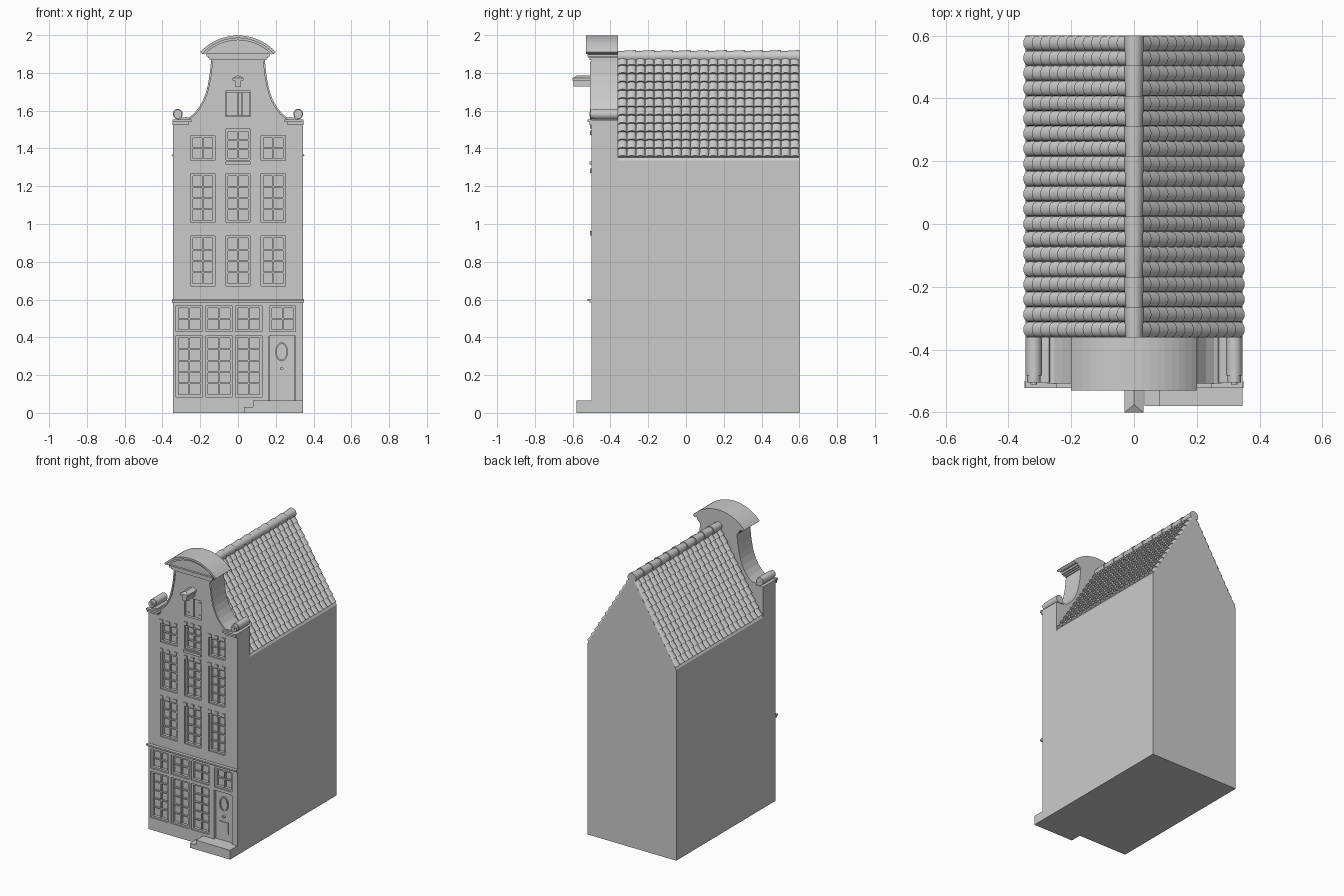
import bpy, bmesh, math
from mathutils import Vector

if "Cube" in bpy.data.objects:
    bpy.data.objects.remove(bpy.data.objects["Cube"])

FRONT, MID, BACK, W = -0.50, -0.36, 0.60, 0.345


def make(name, bm, smooth=False):
    bmesh.ops.recalc_face_normals(bm, faces=bm.faces)
    me = bpy.data.meshes.new(name)
    bm.to_mesh(me)
    bm.free()
    ob = bpy.data.objects.new(name, me)
    bpy.context.collection.objects.link(ob)
    if smooth:
        bpy.ops.object.select_all(action='DESELECT')
        ob.select_set(True)
        bpy.context.view_layer.objects.active = ob
        bpy.ops.object.shade_smooth_by_angle(angle=math.radians(40))
    return ob


def prism(name, polys, y0, y1, smooth=False):
    """Extrude (x, z) outlines between two depths."""
    bm = bmesh.new()
    for pts in polys:
        f = bm.faces.new([bm.verts.new((x, y0, z)) for x, z in pts])
        ext = bmesh.ops.extrude_face_region(bm, geom=[f])
        vs = [v for v in ext['geom'] if isinstance(v, bmesh.types.BMVert)]
        bmesh.ops.translate(bm, verts=vs, vec=(0, y1 - y0, 0))
    return make(name, bm, smooth)


def boxes(name, items):
    """Boxes as x0, x1, y0, y1, z0, z1."""
    bm = bmesh.new()
    for x0, x1, y0, y1, z0, z1 in items:
        vs = bmesh.ops.create_cube(bm, size=1)['verts']
        bmesh.ops.scale(bm, verts=vs, vec=(x1 - x0, y1 - y0, z1 - z0))
        bmesh.ops.translate(bm, verts=vs, vec=((x0 + x1) / 2, (y0 + y1) / 2, (z0 + z1) / 2))
    return make(name, bm)


def both(pts):
    return [pts, [(-x, z) for x, z in pts]]


def oval(cx, cz, rx, rz, n=20):
    return [(cx + rx * math.cos(2 * math.pi * i / n), cz + rz * math.sin(2 * math.pi * i / n)) for i in range(n)]


def arc(r, half, n=18):
    """Arc of the pediment, left to right."""
    return [(r * math.sin(half * (2 * i / n - 1)), 1.727 + r * math.cos(half * (2 * i / n - 1))) for i in range(n + 1)]


# Main body with pitched top
prism('house_body', [[(-W, 0), (W, 0), (W, 1.335), (0, 1.896), (-W, 1.335)]], MID, BACK)

# Facade with neck gable
curve = [(0.285, 1.555), (0.255, 1.567), (0.23, 1.588), (0.205, 1.62), (0.185, 1.656),
         (0.17, 1.695), (0.16, 1.735), (0.15, 1.79), (0.143, 1.86)]
right = [(W, 0), (W, 1.55), (0.285, 1.55)] + curve + [(0.143, 1.90)]
facade = prism('facade', [right + [(-x, z) for x, z in reversed(right)]], FRONT, MID)

# Window layout: x0, x1, z0, z1, columns, rows
windows = []
for cx in (-0.187, 0, 0.187):
    rows = [(0.672, 0.937, 4), (1.007, 1.267, 4), (1.338, 1.503, 3) if cx == 0 else (1.336, 1.468, 2)]
    windows += [(cx - 0.064, cx + 0.064, a, b, 2, n) for a, b, n in rows]
upper = list(windows)
for x0 in (-0.328, -0.17, -0.014):
    windows += [(x0, x0 + 0.14, 0.085, 0.408, 2, 5), (x0, x0 + 0.14, 0.43, 0.566, 2, 2)]
windows.append((0.168, 0.305, 0.43, 0.566, 2, 2))
door = (0.165, 0.305, 0.065, 0.408)
hatch = (-0.066, 0.066, 1.568, 1.703)

# Recesses cut in the facade
holes = [w[:4] for w in windows] + [door, hatch]
cutter = boxes('recess_cutter', [(a, b, -0.6, -0.472, c, d) for a, b, c, d in holes])
cutter.hide_render = True
mod = facade.modifiers.new('recesses', 'BOOLEAN')
mod.operation, mod.solver, mod.object = 'DIFFERENCE', 'EXACT', cutter
bpy.context.view_layer.objects.active = facade
bpy.ops.object.modifier_apply(modifier=mod.name)
bpy.data.objects.remove(cutter)

# Window frames and glazing bars
bars, t, m = [], 0.012, 0.004
for x0, x1, z0, z1, nc, nr in windows:
    yf, yb = -0.492, -0.470
    bars += [(x0, x0 + t, yf, yb, z0, z1), (x1 - t, x1, yf, yb, z0, z1),
             (x0 + t, x1 - t, yf, yb, z0, z0 + t), (x0 + t, x1 - t, yf, yb, z1 - t, z1)]
    for i in range(1, nc):
        x = x0 + t + (x1 - x0 - 2 * t) * i / nc
        bars.append((x - m, x + m, -0.486, yb, z0 + t, z1 - t))
    for i in range(1, nr):
        z = z0 + t + (z1 - z0 - 2 * t) * i / nr
        bars.append((x0 + t, x1 - t, -0.485, yb, z - m, z + m))
boxes('window_frames', bars)

# Lintel stones above the upper windows
stones = []
for x0, x1, z0, z1, *_ in upper:
    c = (x0 + x1) / 2
    for x, lean in ((x0 + 0.013, -0.004), (c, 0), (x1 - 0.013, 0.004)):
        stones.append([(x - 0.009, z1 + 0.002), (x + 0.009, z1 + 0.002),
                       (x + 0.012 + lean, z1 + 0.027), (x - 0.012 + lean, z1 + 0.027)])
prism('lintel_stones', stones, -0.507, FRONT)
boxes('window_sill', [(-0.066, 0.066, -0.512, FRONT, 1.315, 1.332)])

# Door with oval light, knob and panel
boxes('door', [(0.167, 0.303, -0.482, -0.47, 0.065, 0.406), (0.198, 0.264, -0.488, -0.48, 0.117, 0.197)])
outer, inner = oval(0.231, 0.323, 0.034, 0.050), oval(0.231, 0.323, 0.026, 0.042)
prism('door_oval_rim', [[outer[i], outer[(i + 1) % 20], inner[(i + 1) % 20], inner[i]] for i in range(20)], -0.490, -0.48)
prism('door_knob', [oval(0.231, 0.235, 0.009, 0.009, 12)], -0.496, -0.48, True)

# Attic hatch leaves and hinges
boxes('attic_hatch', [(-0.063, -0.002, -0.488, -0.47, 1.571, 1.70), (0.002, 0.022, -0.485, -0.47, 1.571, 1.70),
                      (0.025, 0.063, -0.488, -0.47, 1.571, 1.70)]
      + [(s - 0.012, s + 0.012, -0.492, -0.487, z, z + 0.008) for s in (-0.05, 0.05) for z in (1.59, 1.675)])

# Hoist beam with hipped cap
boxes('hoist_beam', [(-0.016, 0.016, -0.595, FRONT, 1.727, 1.766)])
bm = bmesh.new()
a = [bm.verts.new(p) for p in ((-0.03, -0.6, 1.76), (0.03, -0.6, 1.76), (0.03, -0.5, 1.76), (-0.03, -0.5, 1.76))]
b = [bm.verts.new(p) for p in ((-0.03, -0.6, 1.773), (0.03, -0.6, 1.773), (0.03, -0.5, 1.773), (-0.03, -0.5, 1.773))]
r0, r1 = bm.verts.new((0, -0.575, 1.787)), bm.verts.new((0, -0.5, 1.787))
for f in (a, [a[0], a[1], b[1], b[0]], [a[1], a[2], b[2], b[1]], [a[3], a[0], b[0], b[3]],
          [a[2], a[3], b[3], r1, b[2]], [b[0], b[1], r0], [b[1], b[2], r1, r0], [b[3], b[0], r0, r1]):
    bm.faces.new(f)
make('hoist_cap', bm)

# Street cornice, shoulder cornices, entrance steps
boxes('street_cornice', [(-0.349, 0.349, -0.51, FRONT, 0.584, 0.592), (-0.349, 0.349, -0.522, FRONT, 0.592, 0.602)])
for s, side in ((-1, 'left'), (1, 'right')):
    span = lambda p, q: (min(s * p, s * q), max(s * p, s * q))
    boxes('shoulder_cornice_' + side, [(*span(0.245, 0.347), -0.522, FRONT, 1.54, 1.553),
                                       (*span(0.262, 0.346), -0.512, FRONT, 1.524, 1.54)])
boxes('entrance_steps', [(0.033, W, -0.58, FRONT, 0, 0.032), (0.08, W, -0.58, FRONT, 0.032, 0.065)])

# Raised trim along the gable curve
strips = []
for i in range(len(curve) - 1):
    def inset(k):
        p, q = Vector(curve[max(k - 1, 0)]), Vector(curve[min(k + 1, len(curve) - 1)])
        d = (q - p).normalized()
        return (curve[k][0] - d.y * 0.010, curve[k][1] + d.x * 0.010)
    strips += both([curve[i], curve[i + 1], inset(i + 1), inset(i)])
prism('gable_trim', strips, -0.508, FRONT)

# Shoulder scrolls
prism('scroll_rolls', both(oval(0.319, 1.582, 0.026, 0.028, 20)), -0.482, MID, True)
prism('scroll_faces', both(oval(0.319, 1.582, 0.022, 0.024, 20)), -0.505, -0.48, True)
prism('scroll_eyes', both(oval(0.319, 1.582, 0.010, 0.011, 12)), -0.511, -0.50, True)
prism('scroll_tails', both([(0.30, 1.553), (0.32, 1.553), (0.305, 1.562), (0.27, 1.566), (0.265, 1.555)]), -0.505, MID)

# Curved pediment with its lower mouldings
half = math.radians(47.6)
prism('pediment_fascia', [arc(0.258, math.radians(45)) + [(0.155, 1.895), (-0.155, 1.895)]], -0.508, MID)
prism('pediment_moulding', [arc(0.262, half) + arc(0.246, math.radians(46))[::-1]], -0.52, MID)
prism('pediment_cap', [arc(0.271, half) + arc(0.257, half)[::-1]], -0.53, MID)
boxes('neck_cornice', [(-0.150, 0.150, -0.51, MID, 1.868, 1.878), (-0.168, 0.168, -0.522, MID, 1.888, 1.902),
                       (-0.158, 0.158, -0.516, MID, 1.878, 1.888)])

# Barrel roof tiles, right slope mirrored to the left
COLS, ROWS, SEG = 20, 12, 8
eave, ridge = Vector((0.332, 0, 1.35)), Vector((0, 0, 1.89))
along = (ridge - eave) / (ROWS + 0.3)
normal = Vector((0.54, 0, 0.332)).normalized()
pitch = (BACK - MID) / COLS
bm = bmesh.new()
for c in range(COLS):
    yc = MID + pitch * (c + 0.5)
    for r in range(ROWS):
        rings = []
        for k, h in ((r, 0.020), (r + 1.1, 0.012)):
            rings.append([bm.verts.new(eave + along * k + Vector((0, yc - pitch / 2 * math.cos(math.pi * i / SEG), 0))
                                       + normal * (h * math.sin(math.pi * i / SEG) + (0.004 if k == r else -0.001)))
                          for i in range(SEG + 1)])
        lo, hi = rings
        for i in range(SEG):
            bm.faces.new((lo[i], lo[i + 1], hi[i + 1], hi[i]))
        bm.faces.new([bm.verts.new(v.co) for v in lo])
tiles = make('roof_tiles', bm, True)
tiles.modifiers.new('other_slope', 'MIRROR').use_mirror_merge = False

# Ridge tiles, tapered so they overlap
bm = bmesh.new()
step = (BACK - MID) / 10
for k in range(10):
    y = MID + step * k
    ends = [[bm.verts.new((r * math.cos(math.pi * (1.4 * i / 12 - 0.2)), yy,
                           1.888 + r * math.sin(math.pi * (1.4 * i / 12 - 0.2)))) for i in range(13)]
            for yy, r in ((y, 0.027), (y + step, 0.033))]
    for i in range(12):
        bm.faces.new((ends[0][i], ends[0][i + 1], ends[1][i + 1], ends[1][i]))
    for e in ends:
        bm.faces.new([bm.verts.new(v.co) for v in e])
make('ridge_tiles', bm, True)
